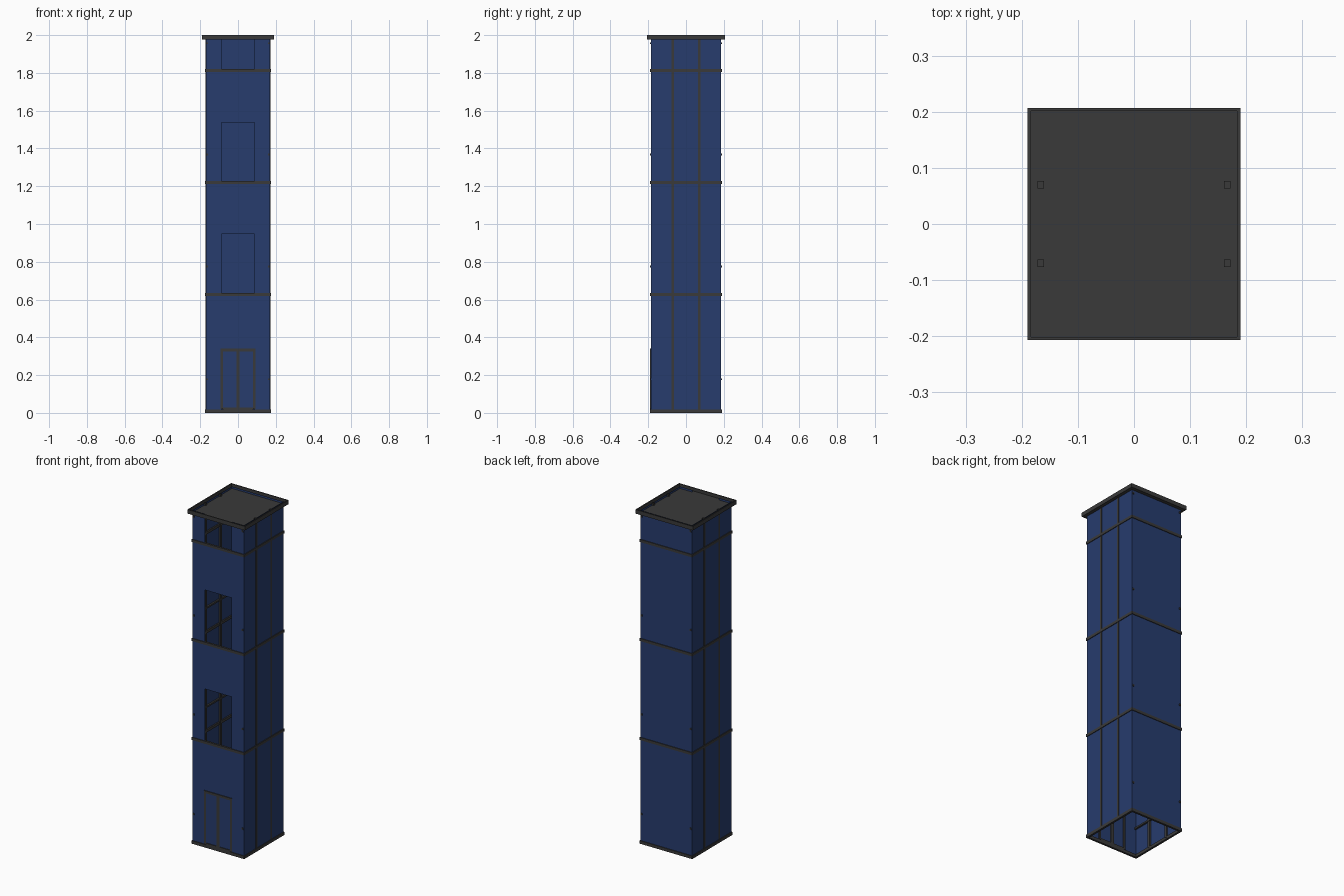
import bpy, bmesh

if "Cube" in bpy.data.objects:
    bpy.data.objects.remove(bpy.data.objects["Cube"])

WX, WY = 0.17, 0.186          # half width and half depth of the shaft
TOP = 1.993
STOREY = 0.592
BANDS = [0.628 + STOREY * i for i in range(3)]


def material(name, rgb):
    m = bpy.data.materials.new(name)
    m.diffuse_color = (*rgb, 1)
    m.use_nodes = True
    m.node_tree.nodes["Principled BSDF"].inputs["Base Color"].default_value = m.diffuse_color
    return m


BLUE = material("blue_panel", (0.02, 0.045, 0.155))
DARK = material("dark_metal", (0.042, 0.042, 0.042))


def finish(name, bm, mat):
    me = bpy.data.meshes.new(name)
    bm.to_mesh(me)
    bm.free()
    me.materials.append(mat)
    ob = bpy.data.objects.new(name, me)
    bpy.context.collection.objects.link(ob)
    return ob


def add_box(bm, x0, x1, y0, y1, z0, z1):
    vs = bmesh.ops.create_cube(bm, size=1)["verts"]
    for v in vs:
        v.co.x = x1 if v.co.x > 0 else x0
        v.co.y = y1 if v.co.y > 0 else y0
        v.co.z = z1 if v.co.z > 0 else z0


def boxes(name, mat, *specs):
    bm = bmesh.new()
    for s in specs:
        add_box(bm, *s)
    return finish(name, bm, mat)


def ring(name, mat, hx, hy, t, z0, z1):
    # rectangular frame with mitred hollow section
    bm = bmesh.new()
    loops = []
    for d, z in ((0, z0), (0, z1), (t, z1), (t, z0)):
        a, b = hx - d, hy - d
        loops.append([bm.verts.new((sx * a, sy * b, z))
                      for sx, sy in ((-1, -1), (1, -1), (1, 1), (-1, 1))])
    for k in range(4):
        p, q = loops[k], loops[(k + 1) % 4]
        for i in range(4):
            j = (i + 1) % 4
            bm.faces.new((p[i], p[j], q[j], q[i]))
    return finish(name, bm, mat)


def sheets(name, quads):
    bm = bmesh.new()
    for q in quads:
        bm.faces.new([bm.verts.new(c) for c in q])
    return finish(name, bm, BLUE)


def front_quad(x0, x1, z0, z1, y=-WY):
    return [(x0, y, z0), (x1, y, z0), (x1, y, z1), (x0, y, z1)]


# thin cladding: back and side walls
sheets("back_wall", [front_quad(WX, -WX, 0.003, TOP, WY)])
for s, side in ((-1, "left"), (1, "right")):
    sheets(side + "_wall", [[(s * WX, -s * WY, 0.003), (s * WX, s * WY, 0.003),
                             (s * WX, s * WY, TOP), (s * WX, -s * WY, TOP)]])

# front wall with door openings on every storey
D, DH = 0.088, 0.31
sills = [0.02] + [b + 0.008 for b in BANDS]
quads = [front_quad(-WX, -D, 0.003, TOP), front_quad(D, WX, 0.003, TOP)]
for i, z in enumerate(sills[:-1]):
    quads.append(front_quad(-D, D, z + DH, sills[i + 1]))
sheets("front_wall", quads)

# ground floor double door: blue leaves in a dark frame
sheets("door_leaves", [front_quad(-D, 0, 0.02, 0.33), front_quad(0, D, 0.02, 0.33)])
y0, y1 = -WY - 0.004, -WY + 0.008
boxes("door_frame", DARK,
      (-0.092, -0.08, y0, y1, 0.02, 0.34), (0.08, 0.092, y0, y1, 0.02, 0.34),
      (-0.08, 0.08, y0, y1, 0.326, 0.34), (-0.08, 0.08, y0, y1, 0.018, 0.028),
      (-0.009, -0.0005, y0, y1, 0.028, 0.326), (0.0005, 0.009, y0, y1, 0.028, 0.326))

# base and storey bands
ring("base_band", DARK, WX + 0.004, WY + 0.004, 0.012, 0.0, 0.018)
for i, z in enumerate(BANDS):
    ring(f"storey_band_{i + 1}", DARK, WX + 0.004, WY + 0.004, 0.012, z - 0.008, z + 0.008)

# vertical posts in both side walls
P = 0.07
boxes("side_posts", DARK, *[
    (s * WX - 0.01 if s > 0 else s * WX - 0.002, s * WX + 0.002 if s > 0 else s * WX + 0.01,
     p * P - 0.007, p * P + 0.007, 0.01, TOP)
    for s in (-1, 1) for p in (-1, 1)])

# guide rails inside, ends poking through front and back
boxes("cross_rails", DARK, *[
    (s * 0.163 - 0.005, s * 0.163 + 0.005, -0.191, 0.191, z - 0.005, z + 0.005)
    for s in (-1, 1) for z in (0.178, 0.775, 1.367, 1.957)])

# roof: thin raised rim around a recessed deck
ring("roof_rim", DARK, 0.19, 0.207, 0.006, 1.976, 2.0)
boxes("roof_deck", DARK, (-0.184, 0.184, -0.201, 0.201, 1.976, 1.981))
